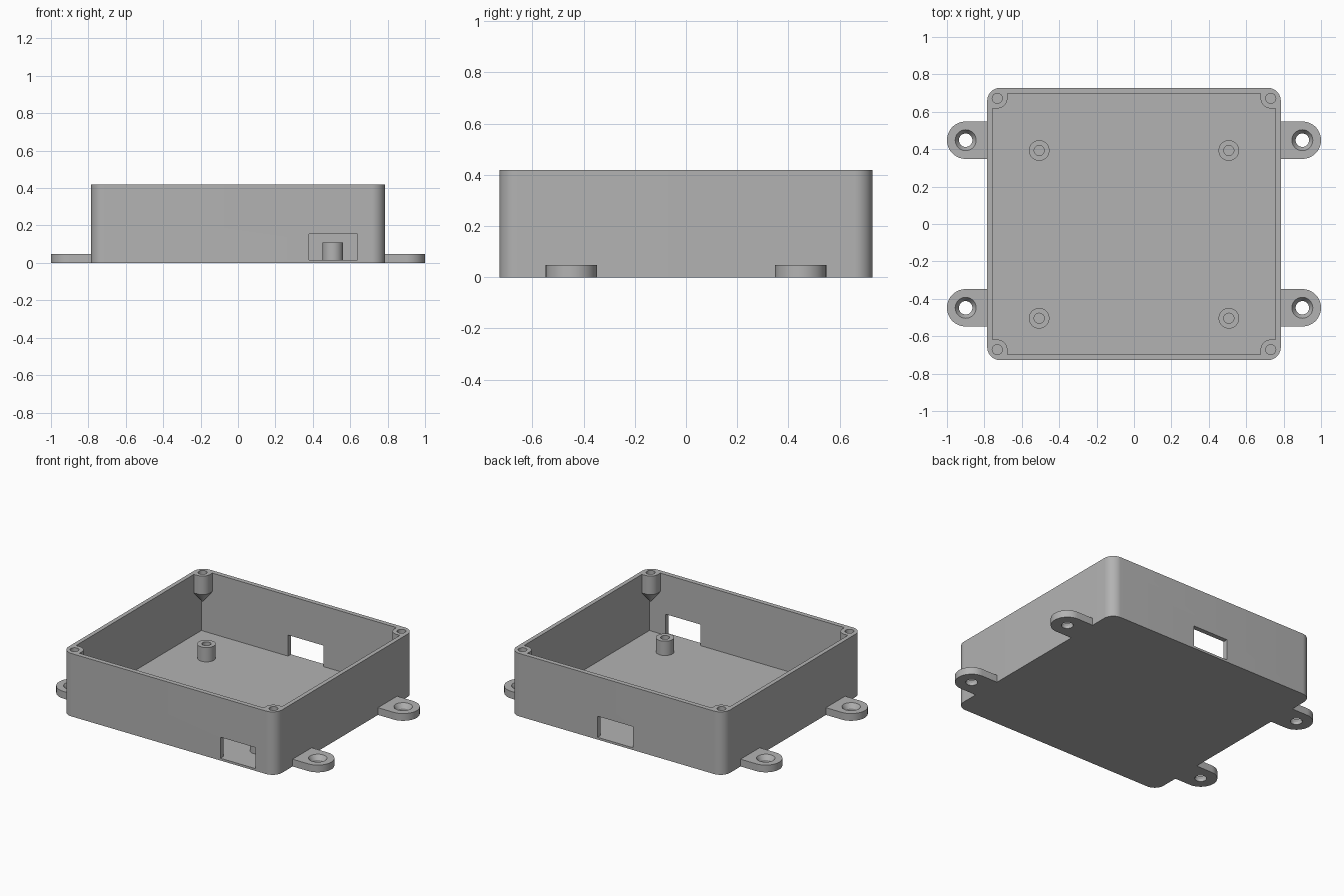
import bpy, bmesh
from math import cos, sin, pi, radians

cube = bpy.data.objects.get("Cube")
if cube:
    bpy.data.objects.remove(cube, do_unlink=True)

grey = bpy.data.materials.new("plain grey")
grey.use_nodes = True
GREY = (0.45, 0.45, 0.45, 1)
grey.diffuse_color = GREY
grey.node_tree.nodes["Principled BSDF"].inputs["Base Color"].default_value = GREY

# Main dimensions
HX, HY, H = 0.785, 0.728, 0.418      # outer half sizes and height
IX, IY, FLOOR = 0.757, 0.697, 0.015  # cavity half sizes and floor top


def arc(cx, cy, r, a0, a1, n):
    """Points along an arc, angles in degrees."""
    angles = [radians(a0 + (a1 - a0) * i / n) for i in range(n + 1)]
    return [(cx + r * cos(a), cy + r * sin(a)) for a in angles]


def circle(cx, cy, r, n=48):
    return arc(cx, cy, r, 0, 360, n)[:-1]


def rect(x0, x1, y0, y1):
    return [(x0, y0), (x1, y0), (x1, y1), (x0, y1)]


def loft(name, *sections):
    """Solid through (outline, z) sections, closed at both ends."""
    bm = bmesh.new()
    rings = [[bm.verts.new((x, y, z)) for x, y in pts] for pts, z in sections]
    n = len(rings[0])
    bm.faces.new(rings[0][::-1])
    bm.faces.new(rings[-1])
    for lo, hi in zip(rings, rings[1:]):
        for i in range(n):
            j = (i + 1) % n
            bm.faces.new((lo[i], lo[j], hi[j], hi[i]))
    bmesh.ops.recalc_face_normals(bm, faces=bm.faces)
    mesh = bpy.data.meshes.new(name)
    bm.to_mesh(mesh)
    bm.free()
    mesh.materials.append(grey)
    ob = bpy.data.objects.new(name, mesh)
    bpy.context.collection.objects.link(ob)
    return ob


def combine(target, tool, operation):
    """Apply a boolean and discard the tool."""
    mod = target.modifiers.new("cut", "BOOLEAN")
    mod.operation, mod.object, mod.solver = operation, tool, "EXACT"
    bpy.context.view_layer.objects.active = target
    bpy.ops.object.modifier_apply(modifier=mod.name)
    bpy.data.objects.remove(tool, do_unlink=True)


# Tray with rounded upright corners, hollowed out
R = 0.07
outline = []
for k, (sx, sy) in enumerate([(1, 1), (-1, 1), (-1, -1), (1, -1)]):
    outline += arc(sx * (HX - R), sy * (HY - R), R, 90 * k, 90 * k + 90, 12)
tray = loft("tray", (outline, 0), (outline, H))
cavity = rect(-IX, IX, -IY, IY)
combine(tray, loft("cavity", (cavity, FLOOR), (cavity, H + 0.1)), "DIFFERENCE")

# Cable openings in the front and back walls
for x0, x1, side in ((0.38, 0.64, -1), (-0.12, 0.14, 1)):
    y0, y1 = sorted((side * (IY - 0.02), side * (HY + 0.05)))
    opening = rect(x0, x1, y0, y1)
    combine(tray, loft("opening", (opening, FLOOR), (opening, 0.155)), "DIFFERENCE")

# Lid screw posts in the corners, tapering to a point underneath
PX, PY, PR = 0.731, 0.672, 0.054
for sx in (-1, 1):
    for sy in (-1, 1):
        ex, ey = IX + 0.006, IY + 0.006
        quarter = arc(PX, PY, PR, 180, 270, 16)
        post = [(ex, ey), (PX - PR, ey)] + quarter + [(ex, PY - PR)]
        post = [(sx * x, sy * y) for x, y in post]
        tip = [(sx * PX + (x - sx * PX) * 0.02, sy * PY + (y - sy * PY) * 0.02)
               for x, y in post]
        combine(tray, loft("post", (tip, 0.225), (post, 0.295), (post, H)), "UNION")
        hole = circle(sx * PX, sy * PY, 0.027, 32)
        combine(tray, loft("hole", (hole, 0.3), (hole, H + 0.1)), "DIFFERENCE")

# Board standoffs on the floor
for x in (-0.507, 0.507):
    for y in (-0.504, 0.393):
        ring, bore = circle(x, y, 0.055), circle(x, y, 0.027)
        standoff = loft("standoff", (ring, FLOOR), (ring, 0.11))
        combine(standoff, loft("bore", (bore, FLOOR + 0.001), (bore, 0.2)), "DIFFERENCE")

# Mounting ears with countersunk screw holes
for sx in (-1, 1):
    for y in (-0.448, 0.448):
        cx, r = 0.9, 0.1
        ear = [(HX, y - r)] + arc(cx, y, r, -90, 90, 32) + [(HX, y + r)]
        ear = [(sx * x, v) for x, v in ear]
        lug = loft("mounting_ear", (ear, 0), (ear, 0.048))
        small, wide = circle(sx * cx, y, 0.036), circle(sx * cx, y, 0.056)
        sink = loft("sink", (small, -0.05), (small, 0.018), (wide, 0.048), (wide, 0.1))
        combine(lug, sink, "DIFFERENCE")

# Smooth the round surfaces and keep the edges crisp
for ob in bpy.context.scene.objects:
    ob.select_set(ob.type == "MESH")
bpy.ops.object.shade_smooth_by_angle(angle=radians(30))
